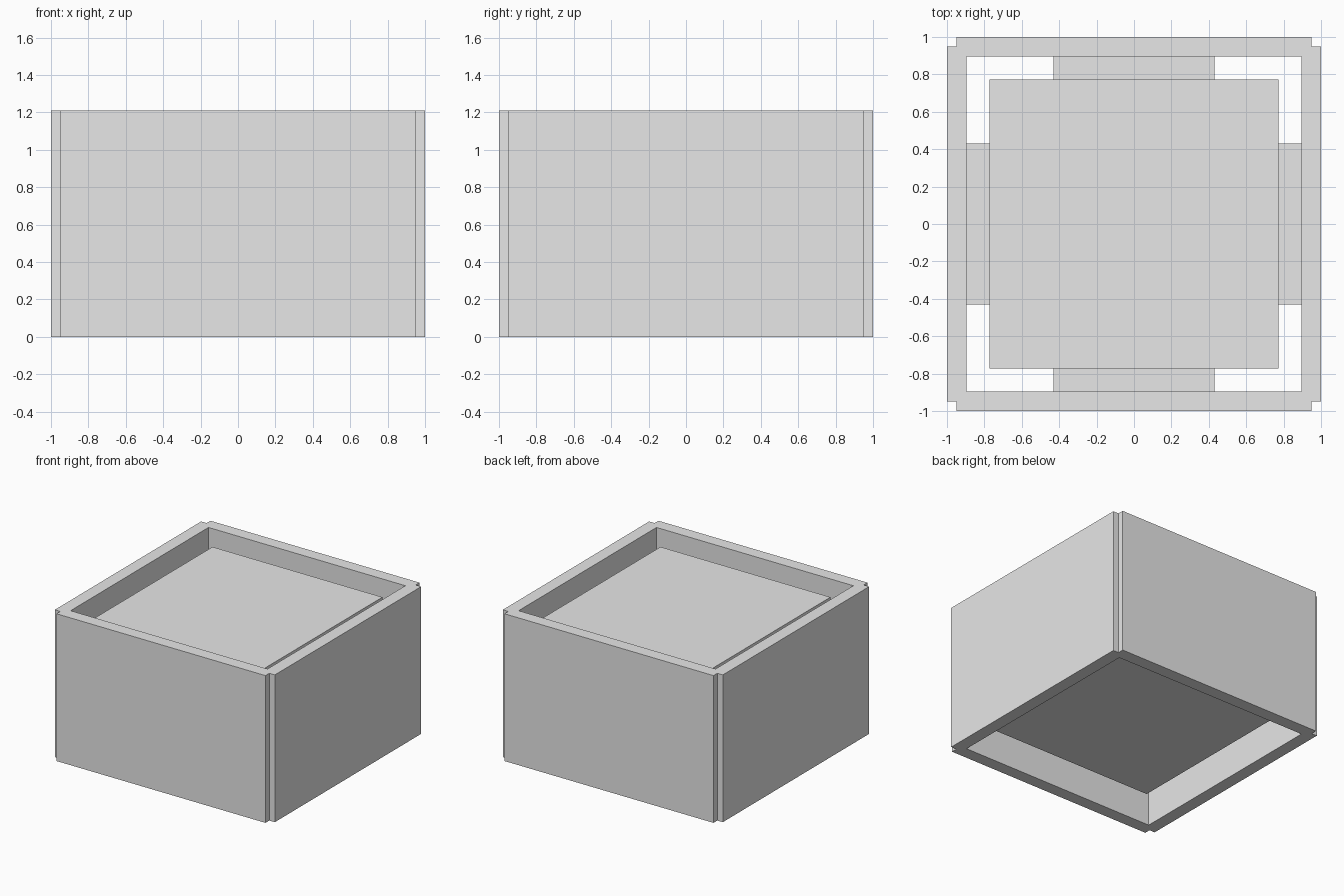
import bpy
import bmesh

if "Cube" in bpy.data.objects:
    bpy.data.objects.remove(bpy.data.objects["Cube"])

H = 1.21       # overall height
IN = 0.895     # inner face of the walls
NOTCH = 0.95   # start of the corner notches

grey = bpy.data.materials.new("light_grey")
grey.diffuse_color = (0.8, 0.8, 0.8, 1)
grey.use_nodes = True
grey.node_tree.nodes["Principled BSDF"].inputs["Base Color"].default_value = grey.diffuse_color


def finish(name, bm):
    bmesh.ops.recalc_face_normals(bm, faces=bm.faces)
    mesh = bpy.data.meshes.new(name)
    bm.to_mesh(mesh)
    bm.free()
    mesh.materials.append(grey)
    obj = bpy.data.objects.new(name, mesh)
    bpy.context.collection.objects.link(obj)
    return obj


def box(name, lo, hi):
    bm = bmesh.new()
    bmesh.ops.create_cube(bm, size=1)
    for v in bm.verts:
        v.co = [lo[i] if v.co[i] < 0 else hi[i] for i in range(3)]
    return finish(name, bm)


# Outer wall: square ring with a small notch down each outer corner
bm = bmesh.new()
outer, inner = [], []
for sx, sy in ((1, 1), (-1, 1), (-1, -1), (1, -1)):
    pts = [(1, NOTCH), (NOTCH, NOTCH), (NOTCH, 1)]
    if sx * sy < 0:
        pts.reverse()
    outer += [(sx * x, sy * y) for x, y in pts]
    inner.append((sx * IN, sy * IN))


def loop(pts, z):
    return [bm.verts.new((x, y, z)) for x, y in pts]


o0, o1 = loop(outer, 0), loop(outer, H)
i0, i1 = loop(inner, 0), loop(inner, H)
for low, high in ((o0, o1), (i0, i1)):
    n = len(low)
    for k in range(n):
        bm.faces.new((low[k], low[(k + 1) % n], high[(k + 1) % n], high[k]))
for o, i in ((o0, i0), (o1, i1)):
    for k in range(4):
        # one rim section per side, split at the notch's inner corner
        a, b = 3 * k + 1, (3 * k + 4) % 12
        bm.faces.new((o[a], o[a + 1], o[(a + 2) % 12], o[b], i[(k + 1) % 4], i[k]))
finish("outer_wall", bm)

# Central block, recessed at the top and the bottom
B = 0.772
box("central_block", (-B, -B, 0.17), (B, B, 1.13))

# Four spacers joining the block to the walls
T, Z0, Z1 = 0.43, 0.35, 0.95
for s, label in ((-1, "low"), (1, "high")):
    a, b = sorted((s * B, s * IN))
    box("spacer_x_" + label, (a, -T, Z0), (b, T, Z1))
    box("spacer_y_" + label, (-T, a, Z0), (T, b, Z1))
